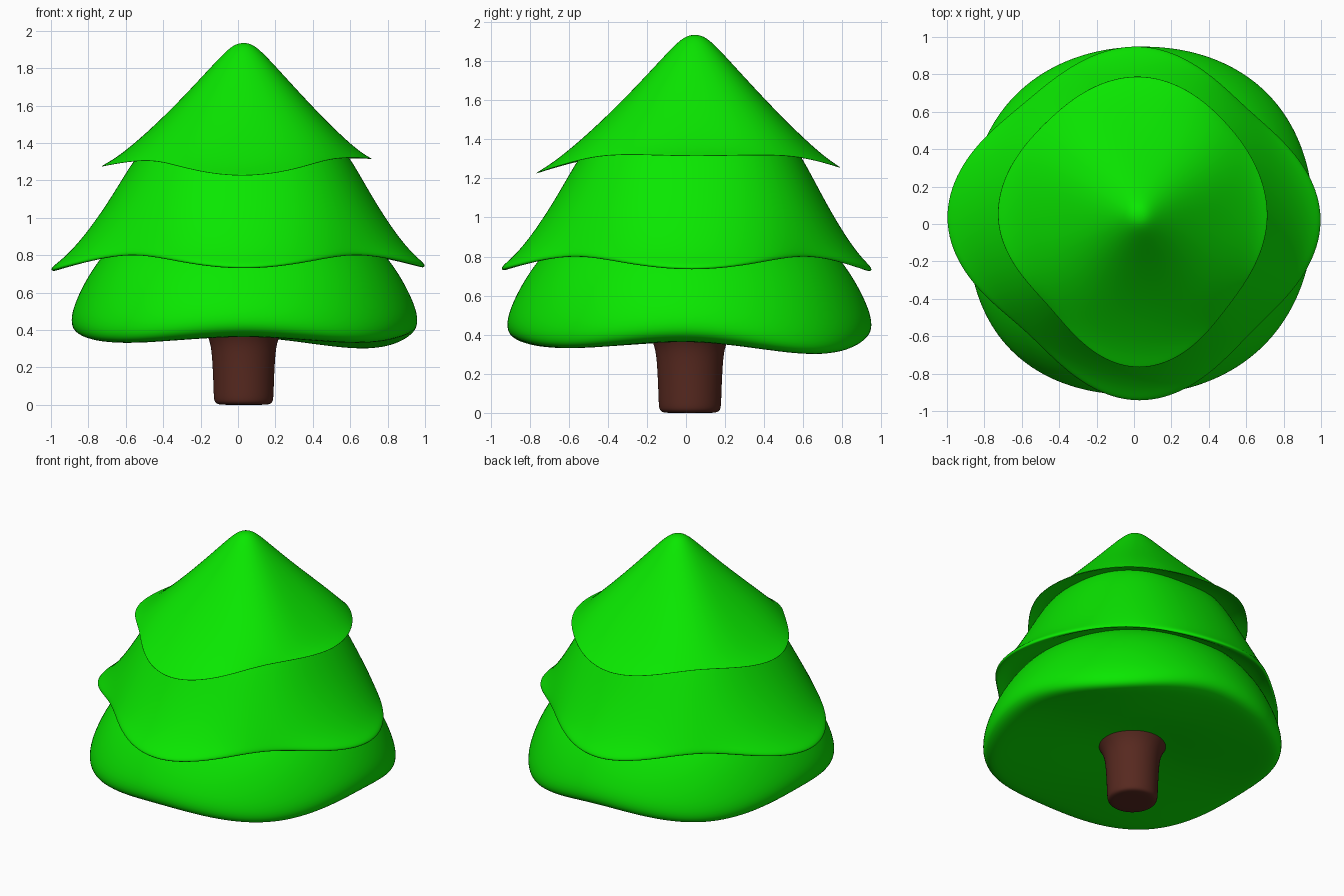
import bpy, math

if "Cube" in bpy.data.objects:
    bpy.data.objects.remove(bpy.data.objects["Cube"])

SEG = 48


def material(name, color):
    m = bpy.data.materials.new(name)
    m.diffuse_color = color
    m.use_nodes = True
    m.node_tree.nodes["Principled BSDF"].inputs["Base Color"].default_value = m.diffuse_color
    return m


def around(vals, a):
    """Smooth periodic interpolation of 8 values given every 45 degrees."""
    u = a / (math.pi / 4)
    i, f = int(u), u - int(u)
    p0, p1, p2, p3 = (vals[(i + k) % 8] for k in (-1, 0, 1, 2))
    return p1 + 0.5 * f * (p2 - p0 + f * (2 * p0 - 5 * p1 + 4 * p2 - p3
                                          + f * (3 * (p1 - p2) + p3 - p0)))


def loft(name, centre, rows, top, bottom, radii, waves, bulge, mat):
    """Closed body: rows are (fraction of rim radius, z), top to bottom.
    bulge swells the flank on the four diagonals."""
    cx, cy = centre
    mean_r, mean_w = sum(radii) / 8, sum(waves) / 8
    verts = [(cx, cy, top)]
    for t, z in rows:
        swell = bulge * 9.5 * t ** 3 * max(0, 1 - t)
        for s in range(SEG):
            a = 2 * math.pi * s / SEG
            r = t * mean_r + (around(radii, a) - mean_r) * t ** 3
            r += swell * (1 - math.cos(4 * a)) / 2
            dz = (around(waves, a) - mean_w) * t ** 3
            verts.append((cx + r * math.cos(a), cy + r * math.sin(a), z + dz))
    verts.append((cx, cy, bottom))
    last = len(verts) - 1
    faces = []
    for s in range(SEG):
        n = (s + 1) % SEG
        faces.append((0, 1 + s, 1 + n))
        for k in range(len(rows) - 1):
            a, b = 1 + k * SEG, 1 + (k + 1) * SEG
            faces.append((a + s, b + s, b + n, a + n))
        e = 1 + (len(rows) - 1) * SEG
        faces.append((last, e + n, e + s))
    me = bpy.data.meshes.new(name)
    me.from_pydata(verts, [], faces)
    me.shade_smooth()
    me.materials.append(mat)
    ob = bpy.data.objects.new(name, me)
    bpy.context.collection.objects.link(ob)
    sub = ob.modifiers.new("smooth", 'SUBSURF')
    sub.levels = sub.render_levels = 2
    return ob


green = material("foliage_green", (0.003, 0.8, 0.0, 1))
brown = material("bark_brown", (0.095, 0.022, 0.014, 1))

# Top tier: pointed cap with a thin wavy rim
loft("top_foliage", (0.03, 0.045),
     [(.05, 1.93), (.1, 1.91), (.18, 1.855), (.32, 1.745), (.5, 1.605),
      (.7, 1.46), (.88, 1.345), (.98, 1.3), (1.005, 1.29), (1.0, 1.285),
      (.85, 1.335), (.7, 1.365), (.4, 1.38)], 1.935, 1.38,
     [.685, .675, .745, .705, .76, .685, .815, .675],
     [1.325, 1.325, 1.265, 1.325, 1.285, 1.315, 1.235, 1.325], .05, green)

# Middle tier: flared skirt drooping on the four axes
loft("middle_foliage", (0.03, 0.03),
     [(.2, 1.52), (.45, 1.48), (.57, 1.38), (.64, 1.28), (.75, 1.09),
      (.865, .92), (.95, .825), (1.0, .787), (1.007, .767), (.985, .757),
      (.9, .80), (.8, .835), (.6, .86)], 1.52, .87,
     [.97, .82, .92, .87, 1.03, .855, .975, .85],
     [.745, .815, .735, .815, .725, .815, .74, .815], .055, green)

# Bottom tier: rounded body, lower and wider on the diagonals
loft("bottom_foliage", (0.03, 0.02),
     [(.3, 1.05), (.55, .98), (.71, .88), (.81, .79), (.905, .66),
      (.975, .53), (1.005, .44), (.997, .375), (.94, .342), (.8, .345),
      (.5, .365), (.25, .40)], 1.05, .42,
     [.93, .965, .93, .945, .92, .98, .935, .945],
     [.375, .285, .375, .325, .375, .325, .375, .325], .025, green)

# Trunk: rounded foot, flared where it meets the foliage
loft("trunk", (0.03, 0.02),
     [(.23, .47), (.23, .43), (.2, .385), (.177, .33), (.168, .25),
      (.162, .12), (.16, .04), (.155, .012), (.135, 0), (.08, 0)], .47, 0,
     [1] * 8, [0] * 8, 0, brown)
